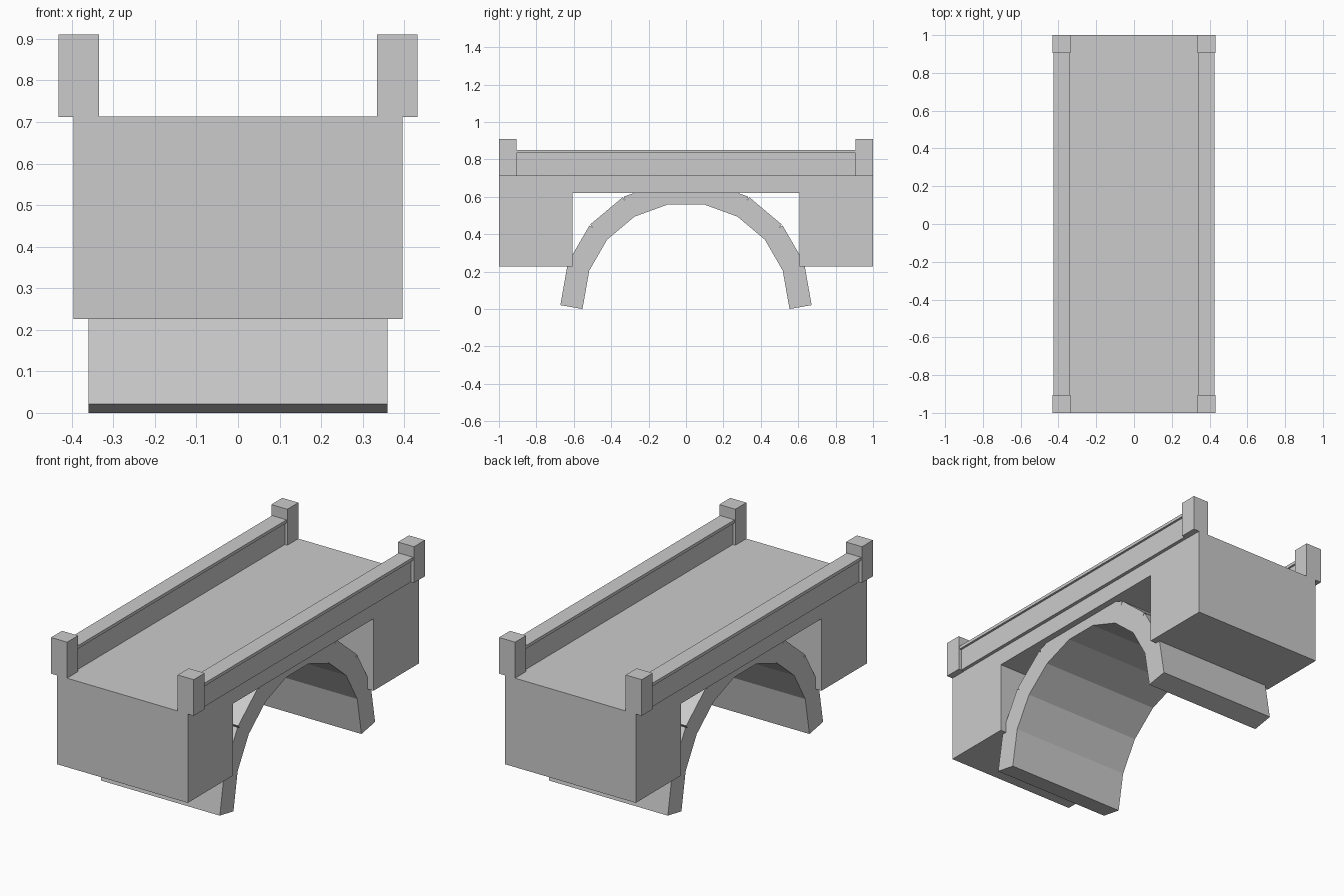
import bpy, math
from mathutils import Matrix

if "Cube" in bpy.data.objects:
    bpy.data.objects.remove(bpy.data.objects["Cube"])


def box(name, lo, hi):
    """Axis-aligned box between two corners."""
    size = [h - l for l, h in zip(lo, hi)]
    mid = [(h + l) / 2 for l, h in zip(lo, hi)]
    bpy.ops.mesh.primitive_cube_add(size=1)
    ob = bpy.context.object
    ob.name = name
    ob.data.transform(Matrix.Translation(mid) @ Matrix.Diagonal((*size, 1)))
    return ob


# Road deck
box("deck", (-0.396, -1, 0.62), (0.396, 1, 0.713))

# Solid abutments under each end
for name, s in (("front", -1), ("back", 1)):
    y0, y1 = sorted((s * 0.607, s * 1.0))
    box(name + "_abutment", (-0.396, y0, 0.226), (0.396, y1, 0.62))

# Arch ring: nine straight blocks, one per 20 degrees
R_IN, R_OUT, HALF_LEN, CENTRE_Z = 0.542, 0.662, 0.113, 0.0172
for i in range(9):
    block = box(f"arch_block_{i + 1}", (-0.36, R_IN, -HALF_LEN), (0.36, R_OUT, HALF_LEN))
    turn = Matrix.Rotation(math.radians(10 + 20 * i), 4, 'X')
    block.data.transform(Matrix.Translation((0, 0, CENTRE_Z)) @ turn)

# Parapets with thin coping, and square corner posts
for side, s in (("left", -1), ("right", 1)):
    def span(a, b):
        return sorted((s * a, s * b))
    a, b = span(0.35, 0.415)
    box(side + "_parapet", (a, -0.91, 0.713), (b, 0.91, 0.836))
    a, b = span(0.34, 0.427)
    box(side + "_coping", (a, -0.91, 0.834), (b, 0.91, 0.851))
    a, b = span(0.335, 0.432)
    for end, t in (("front", -1), ("back", 1)):
        y0, y1 = sorted((t * 0.905, t * 1.0))
        box(f"{end}_{side}_post", (a, y0, 0.712), (b, y1, 0.91))
